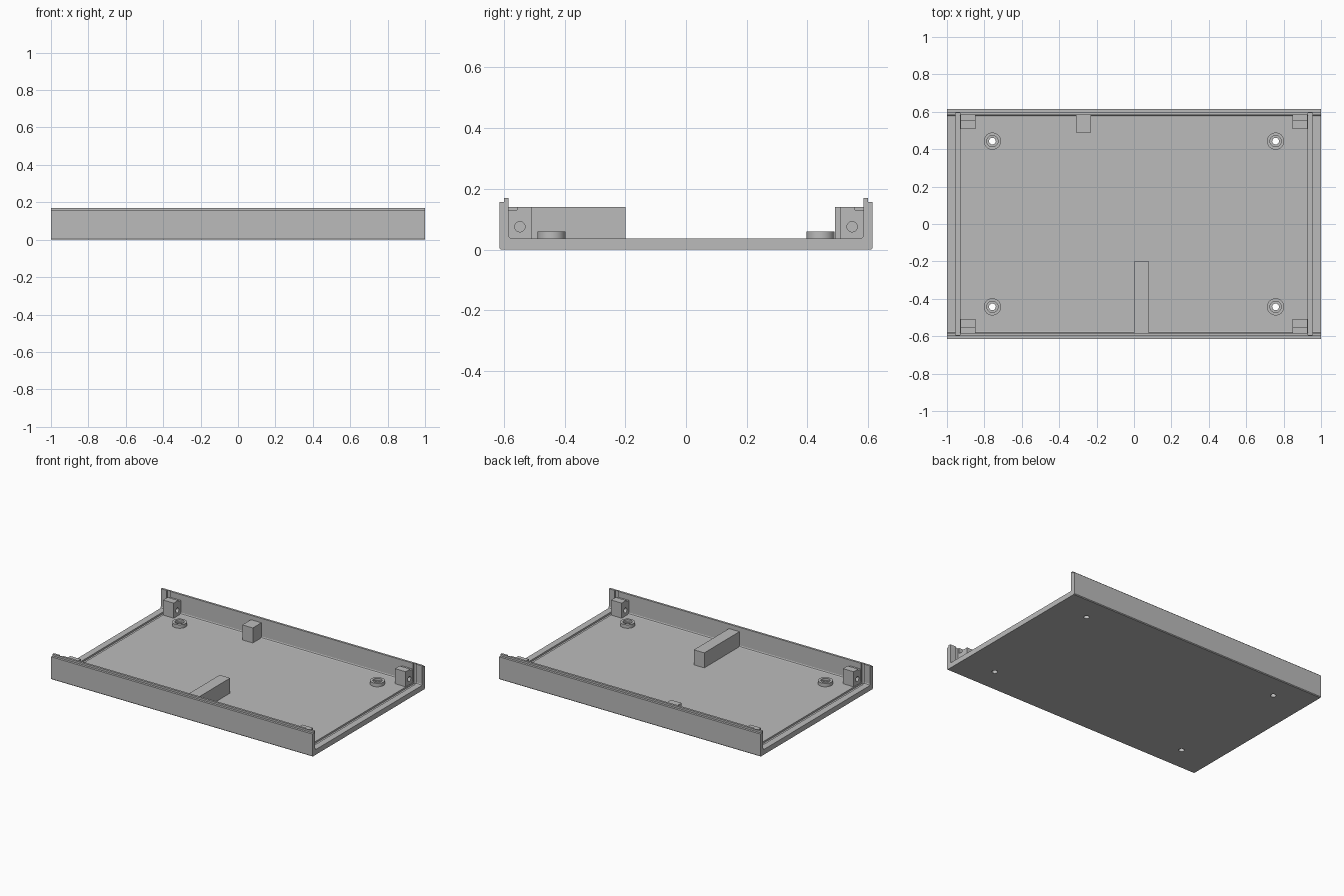
import bpy, bmesh, math
from mathutils import Matrix, Vector

default = bpy.data.objects.get("Cube")
if default:
    bpy.data.objects.remove(default, do_unlink=True)

grey = bpy.data.materials.new("plain_grey")
grey.use_nodes = True
COLOR = (0.5, 0.5, 0.5, 1)
grey.diffuse_color = COLOR
grey.node_tree.nodes["Principled BSDF"].inputs["Base Color"].default_value = COLOR


def finish(name, bm):
    bmesh.ops.recalc_face_normals(bm, faces=bm.faces)
    mesh = bpy.data.meshes.new(name)
    bm.to_mesh(mesh)
    bm.free()
    mesh.materials.append(grey)
    obj = bpy.data.objects.new(name, mesh)
    bpy.context.collection.objects.link(obj)
    return obj


def extrude_x(name, profile, x0, x1):
    """Sweep a closed (y, z) outline along x."""
    bm = bmesh.new()
    face = bm.faces.new([bm.verts.new((x0, y, z)) for y, z in profile])
    swept = bmesh.ops.extrude_face_region(bm, geom=[face])["geom"]
    moved = [v for v in swept if isinstance(v, bmesh.types.BMVert)]
    bmesh.ops.translate(bm, verts=moved, vec=(x1 - x0, 0, 0))
    return finish(name, bm)


def box(name, x0, x1, y0, y1, z0, z1):
    return extrude_x(name, [(y0, z0), (y1, z0), (y1, z1), (y0, z1)], x0, x1)


def cylinder(name, center, radius, depth, along_x=False):
    turn = Matrix.Rotation(math.pi / 2, 4, "Y") if along_x else Matrix()
    bm = bmesh.new()
    bmesh.ops.create_cone(bm, cap_ends=True, segments=32, radius1=radius, radius2=radius,
                          depth=depth, matrix=Matrix.Translation(Vector(center)) @ turn)
    return finish(name, bm)


def cut(obj, cutter):
    mod = obj.modifiers.new("cut", "BOOLEAN")
    mod.operation = "DIFFERENCE"
    mod.solver = "EXACT"
    mod.object = cutter
    with bpy.context.temp_override(object=obj, active_object=obj, selected_objects=[obj]):
        bpy.ops.object.modifier_apply(modifier=mod.name)
    bpy.data.objects.remove(cutter, do_unlink=True)


def smooth(obj):
    with bpy.context.temp_override(object=obj, active_object=obj, selected_objects=[obj],
                                   selected_editable_objects=[obj]):
        bpy.ops.object.shade_smooth_by_angle(angle=math.radians(30))


FLOOR, WALL, POST_TOP = 0.036, 0.584, 0.14

# Tray: U section with chamfered bottom edges, inner fillet and stepped lip
half = [(0.61, 0), (0.615, 0.005), (0.615, 0.157), (0.599, 0.157), (0.599, 0.17),
        (WALL, 0.17), (WALL, 0.046), (0.581, 0.039), (0.574, FLOOR)]
tray = extrude_x("tray", half + [(-y, z) for y, z in reversed(half)], -1, 1)

# Slots for the end panels, across the floor and up both walls
for side in (-1, 1):
    x0, x1 = sorted((side * 0.955, side * 0.93))
    cut(tray, box("slot_cutter", x0, x1, -0.593, 0.593, 0.024, 0.3))

# Round standoffs with a recess and a screw hole through the floor
ring = [(0.018, 0.03), (0.018, 0.045), (0.03, 0.045), (0.03, 0.06), (0.046, 0.06), (0.046, 0.03)]
for sx in (-1, 1):
    for sy in (-1, 1):
        place = (sx * 0.757, sy * 0.443, 0)
        cut(tray, cylinder("hole_cutter", place, 0.018, 0.2))
        bm = bmesh.new()
        verts = [bm.verts.new((r, 0, z)) for r, z in ring]
        edges = [bm.edges.new((verts[i - 1], verts[i])) for i in range(len(verts))]
        bmesh.ops.spin(bm, geom=verts + edges, cent=(0, 0, 0), axis=(0, 0, 1),
                       angle=math.tau, steps=32, use_merge=False)
        bmesh.ops.remove_doubles(bm, verts=bm.verts, dist=0.0001)
        bmesh.ops.translate(bm, verts=bm.verts, vec=place)
        smooth(finish("standoff", bm))

# Corner posts with a small step at the wall and a sideways screw hole
post = [(0.507, 0.03), (0.588, 0.03), (0.588, 0.13), (0.557, 0.13),
        (0.557, POST_TOP), (0.507, POST_TOP)]
for sx in (-1, 1):
    for sy in (-1, 1):
        x0, x1 = sorted((sx * 0.847, sx * 0.928))
        corner = extrude_x("corner_post", [(sy * y, z) for y, z in post], x0, x1)
        cut(corner, cylinder("bore_cutter", (sx * 0.89, sy * 0.547, 0.075), 0.017, 0.2, True))
        smooth(corner)

# Support bars on the front and back walls
box("front_support", 0, 0.08, -0.588, -0.2, 0.03, POST_TOP)
box("back_support", -0.31, -0.23, 0.49, 0.588, 0.03, POST_TOP)
